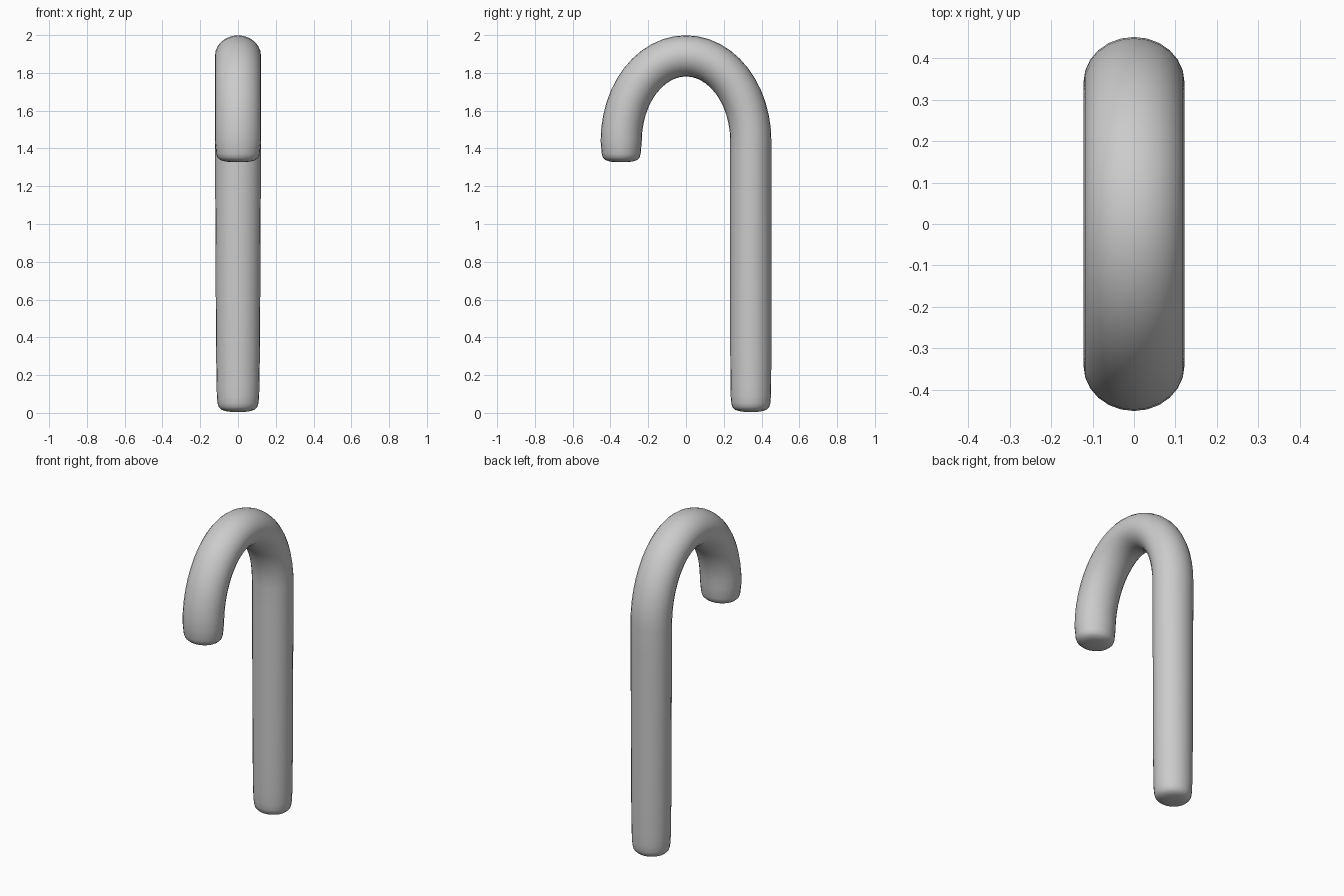
import bpy, bmesh, math

if "Cube" in bpy.data.objects:
    bpy.data.objects.remove(bpy.data.objects["Cube"])

SIDES = 24
RX, RY = 0.122, 0.109      # section half-widths across and in the bend plane
A, B, ZC = 0.343, 0.45, 1.44   # elliptical hook centreline

# Rounded tip: (distance from the end, section scale)
TIP = [(0.005, 0.3), (0.009, 0.55), (0.016, 0.76), (0.03, 0.89), (0.05, 0.945), (0.085, 0.975), (0.15, 0.99)]

# Stations along the cane: (y, z, tangent angle, scale x, scale in plane)
up = math.pi / 2
stations = [(A, d, up, s * 0.94, s) for d, s in TIP]
stations += [(A, z, up, 0.94 + 0.06 * z / 1.44, 1) for z in (0.35, 0.7, 1.05, 1.3)]
N = 24
for i in range(N + 1):
    t = math.pi * i / N
    ang = math.atan2(B * math.cos(t), -A * math.sin(t))
    stations.append((A * math.cos(t), ZC + B * math.sin(t), ang, 1, 1))
END = 1.322
stations += [(-A, END + d, -up, s, s) for d, s in reversed(TIP[:-2])]

# Sweep the oval section through the stations
bm = bmesh.new()
rings = []
for y, z, ang, sx, sp in stations:
    ny, nz = math.sin(ang), -math.cos(ang)
    ring = []
    for k in range(SIDES):
        a = 2 * math.pi * k / SIDES
        p = RY * sp * math.cos(a)
        ring.append(bm.verts.new((RX * sx * math.sin(a), y + ny * p, z + nz * p)))
    rings.append(ring)
for r, q in zip(rings, rings[1:]):
    for k in range(SIDES):
        j = (k + 1) % SIDES
        bm.faces.new((r[k], r[j], q[j], q[k]))
bm.faces.new(rings[0])
bm.faces.new(rings[-1])
bmesh.ops.recalc_face_normals(bm, faces=bm.faces)
for f in bm.faces:
    f.smooth = True

mesh = bpy.data.meshes.new("hooked_cane")
bm.to_mesh(mesh)
bm.free()
cane = bpy.data.objects.new("hooked_cane", mesh)
bpy.context.collection.objects.link(cane)
